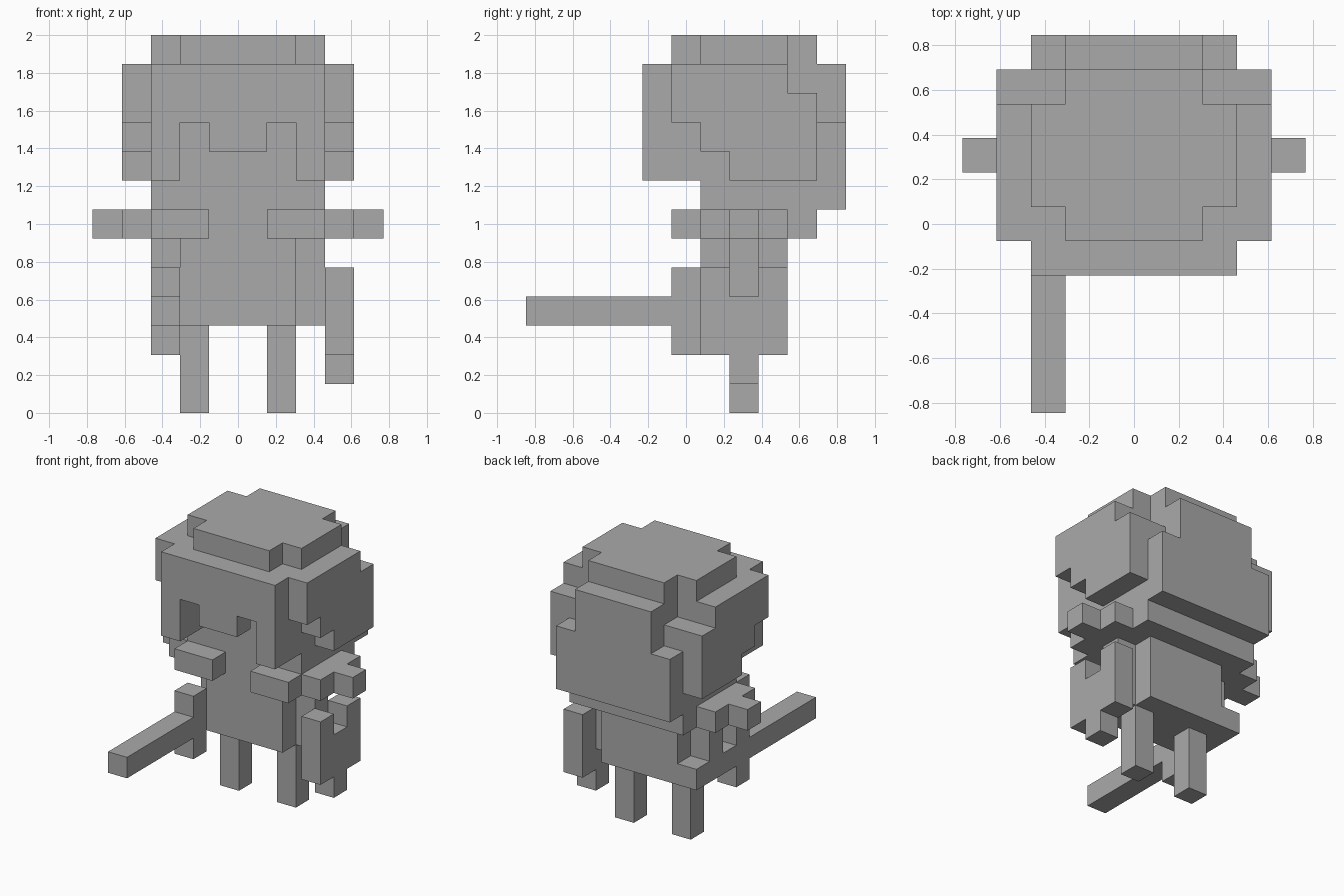
import bpy
import bmesh
from math import radians
from mathutils import Vector

cube = bpy.data.objects.get("Cube")
if cube:
    bpy.data.objects.remove(cube, do_unlink=True)

UNIT = 2 / 13                 # edge of one block
ORIGIN = Vector((0, 5.5, 0))  # block grid to world centre

grey = bpy.data.materials.new("plain_grey")
grey.use_nodes = True
grey.diffuse_color = (0.4, 0.4, 0.4, 1)
bsdf = next(n for n in grey.node_tree.nodes if n.type == 'BSDF_PRINCIPLED')
bsdf.inputs["Base Color"].default_value = (0.4, 0.4, 0.4, 1)
bsdf.inputs["Roughness"].default_value = 0.8

parts = {}


def part(name, *boxes):
    """Fill boxes given as (x range, y range, z range) in block units."""
    parts[name] = {(x, y, z) for xs, ys, zs in boxes
                   for x in range(*xs) for y in range(*ys) for z in range(*zs)}


def mirrored(name, *boxes):
    """Make the left part on +x and its mirror on -x."""
    part("left_" + name, *boxes)
    parts["right_" + name] = {(-x - 1, y, z) for x, y, z in parts["left_" + name]}


# Head and torso
part("head", ((-3, 3), (6, 10), (7, 11)), ((-3, 3), (6, 9), (11, 12)),
     ((-2, 2), (9, 10), (11, 12)))
part("collar", ((-3, 3), (6, 10), (6, 7)))
part("torso", ((-2, 2), (6, 9), (3, 6)))

# Hair: crown, fringe, back and the stepped sides
part("hair_crown", ((-3, 3), (6, 9), (12, 13)), ((-2, 2), (5, 10), (12, 13)))
part("hair_fringe", ((-3, 3), (4, 6), (10, 12)), ((-1, 1), (4, 5), (9, 10)))
part("hair_back", ((-3, 3), (10, 11), (7, 10)), ((-2, 2), (10, 11), (10, 12)))
mirrored("hair_lock", ((2, 3), (4, 6), (8, 10)))
mirrored("hair_side", ((3, 4), (5, 9), (10, 12)), ((3, 4), (6, 10), (9, 10)),
         ((3, 4), (7, 10), (8, 9)), ((3, 4), (9, 10), (10, 11)))

# Limbs and shoulder trim
mirrored("leg", ((1, 2), (7, 8), (0, 3)))
mirrored("arm", ((2, 3), (7, 8), (3, 6)))
mirrored("scarf_front", ((1, 3), (5, 6), (6, 7)))
mirrored("shoulder", ((3, 4), (6, 9), (6, 7)), ((4, 5), (7, 8), (6, 7)))

# Sword in the right hand, shield on the left arm
part("sword_blade", ((-3, -2), (0, 5), (3, 4)))
part("sword_guard", ((-3, -2), (5, 6), (2, 5)))
part("sword_handle", ((-3, -2), (6, 9), (3, 4)))
parts["right_arm"] -= parts["sword_handle"]
part("shield", ((3, 4), (6, 7), (2, 5)), ((3, 4), (8, 9), (2, 5)),
     ((3, 4), (7, 8), (1, 4)))

solid = set().union(*parts.values())


def build(name, cells):
    """Skin the exposed sides of the blocks and merge flat areas."""
    bm = bmesh.new()
    for cell in sorted(cells):
        for axis in range(3):
            for side in (0, 1):
                near = list(cell)
                near[axis] += 2 * side - 1
                if tuple(near) in solid:
                    continue
                base = Vector(cell)
                base[axis] += side
                u, v = Vector(), Vector()
                u[(axis + 1) % 3] = 1
                v[(axis + 2) % 3] = 1
                corners = [base, base + u, base + u + v, base + v]
                if not side:
                    corners.reverse()
                bm.faces.new([bm.verts.new((c - ORIGIN) * UNIT) for c in corners])
    bmesh.ops.remove_doubles(bm, verts=bm.verts[:], dist=UNIT / 100)
    bmesh.ops.dissolve_limit(bm, angle_limit=radians(1),
                             verts=bm.verts[:], edges=bm.edges[:])
    mesh = bpy.data.meshes.new(name)
    bm.to_mesh(mesh)
    bm.free()
    mesh.materials.append(grey)
    bpy.context.scene.collection.objects.link(bpy.data.objects.new(name, mesh))


for part_name, part_cells in parts.items():
    build(part_name, part_cells)
